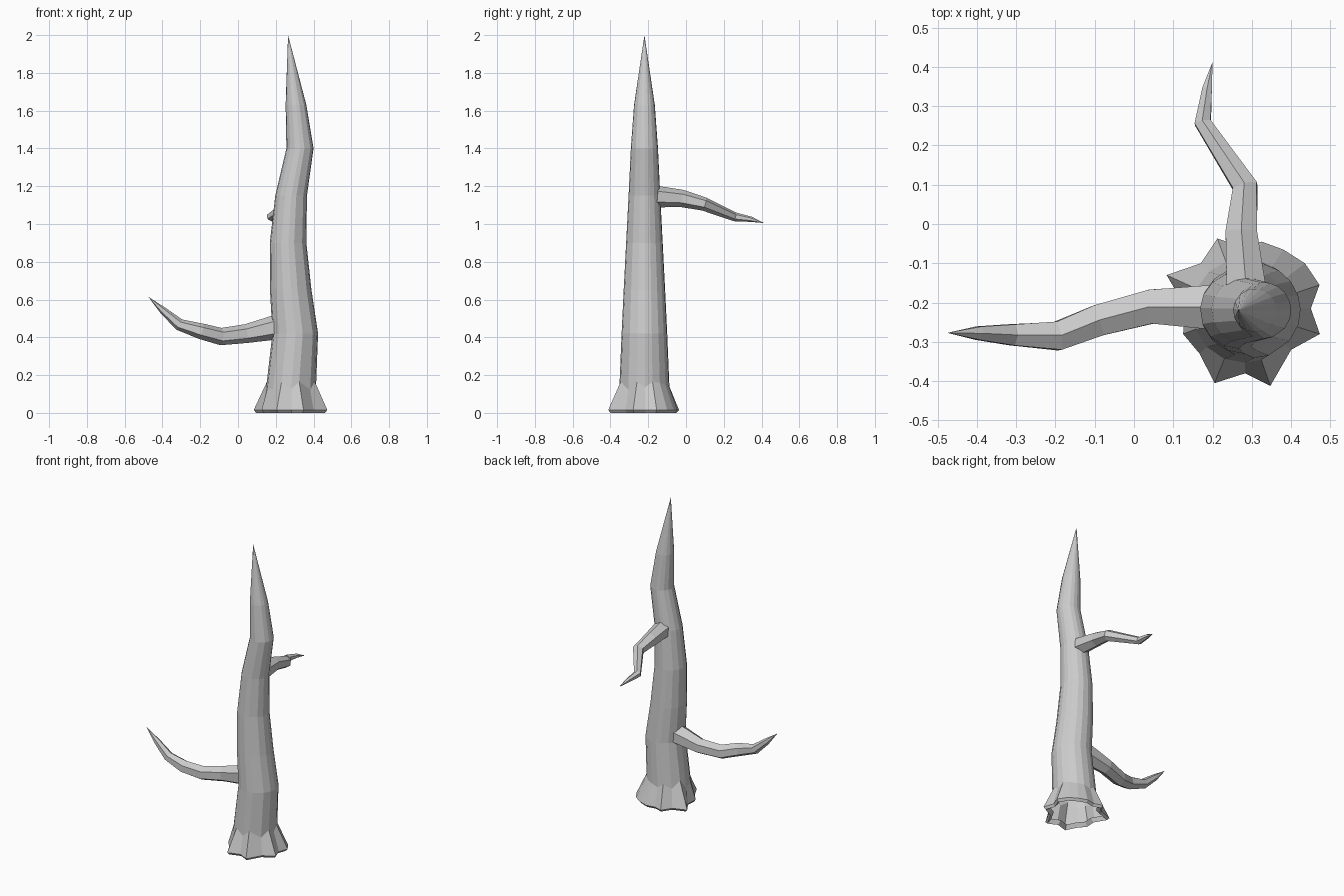
import bpy, math
from mathutils import Vector

if "Cube" in bpy.data.objects:
    bpy.data.objects.remove(bpy.data.objects["Cube"])


def loft(name, rings, tip=None, cap_start=False):
    """Skin a list of equal-length rings, optionally closing to a tip point."""
    n = len(rings[0])
    verts = [v for ring in rings for v in ring]
    faces = []
    for i in range(len(rings) - 1):
        for j in range(n):
            k = (j + 1) % n
            faces.append((i * n + j, i * n + k, (i + 1) * n + k, (i + 1) * n + j))
    if tip:
        verts.append(Vector(tip))
        last = (len(rings) - 1) * n
        faces += [(last + j, last + (j + 1) % n, len(verts) - 1) for j in range(n)]
    if cap_start:
        faces.append(tuple(reversed(range(n))))
    mesh = bpy.data.meshes.new(name)
    mesh.from_pydata(verts, [], faces)
    mesh.update()
    obj = bpy.data.objects.new(name, mesh)
    bpy.context.collection.objects.link(obj)
    return obj


# Root flare outline (x, y), counter-clockwise
roots = [(.45, -.215), (.472, -.155), (.435, -.10), (.38, -.065), (.325, -.045),
         (.265, -.055), (.212, -.037), (.17, -.10), (.083, -.13), (.13, -.21),
         (.125, -.28), (.167, -.33), (.205, -.405), (.283, -.38), (.347, -.412),
         (.40, -.32), (.473, -.28)]
centre = Vector((.28, -.22))
spokes = [Vector(p) - centre for p in roots]


def root_ring(z, s):
    return [Vector((centre.x + d.x * s, centre.y + d.y * s, z)) for d in spokes]


# Trunk, open underneath: root lip, flare, then a wavering taper (z, x, radius)
rings = [root_ring(.025, .8), root_ring(0, .93), root_ring(.015, 1)]
for z, x, r in [(.14, .28, .133), (.42, .303, .121), (.65, .279, .11),
                (.9, .265, .097), (1.15, .281, .084), (1.4, .328, .072),
                (1.63, .307, .055)]:
    ring = []
    for d in spokes:
        u = d.normalized()
        lift = (d.length - .175) * .9 if z < .2 else 0
        ring.append(Vector((x + u.x * r, -.22 + u.y * r, z + lift)))
    rings.append(ring)
loft("trunk", rings, tip=(.265, -.22, 2.0))


def branch(name, path, sides=6):
    """Tapered faceted branch along (x, y, z, radius) stations."""
    pts = [Vector(p[:3]) for p in path]
    rings = []
    for i in range(len(pts) - 1):
        t = (pts[i + 1] - pts[i]).normalized()
        if i:
            t = (t + (pts[i] - pts[i - 1]).normalized()).normalized()
        side = t.cross(Vector((0, 0, 1))).normalized()
        up = side.cross(t)
        ring = []
        for j in range(sides):
            a = -2 * math.pi * (j + .5) / sides
            ring.append(pts[i] + (side * math.cos(a) + up * math.sin(a)) * path[i][3])
        rings.append(list(reversed(ring)))
    obj = loft(name, rings, tip=pts[-1], cap_start=True)
    # Consistent outward normals
    import bmesh
    bm = bmesh.new()
    bm.from_mesh(obj.data)
    bmesh.ops.recalc_face_normals(bm, faces=bm.faces)
    bm.to_mesh(obj.data)
    bm.free()


# Lower branch reaching left
branch("lower_branch", [(.21, -.212, .455, .066), (.045, -.21, .42, .05),
                        (-.09, -.245, .404, .046), (-.195, -.285, .432, .042),
                        (-.31, -.282, .467, .031), (-.395, -.278, .54, .02),
                        (-.475, -.277, .615, 0)])

# Upper branch reaching back
branch("upper_branch", [(.285, -.155, 1.145, .057), (.273, -.02, 1.135, .046),
                        (.283, .095, 1.106, .036), (.175, .258, 1.038, .024),
                        (.186, .345, 1.025, .014), (.20, .413, 1.005, 0)])
